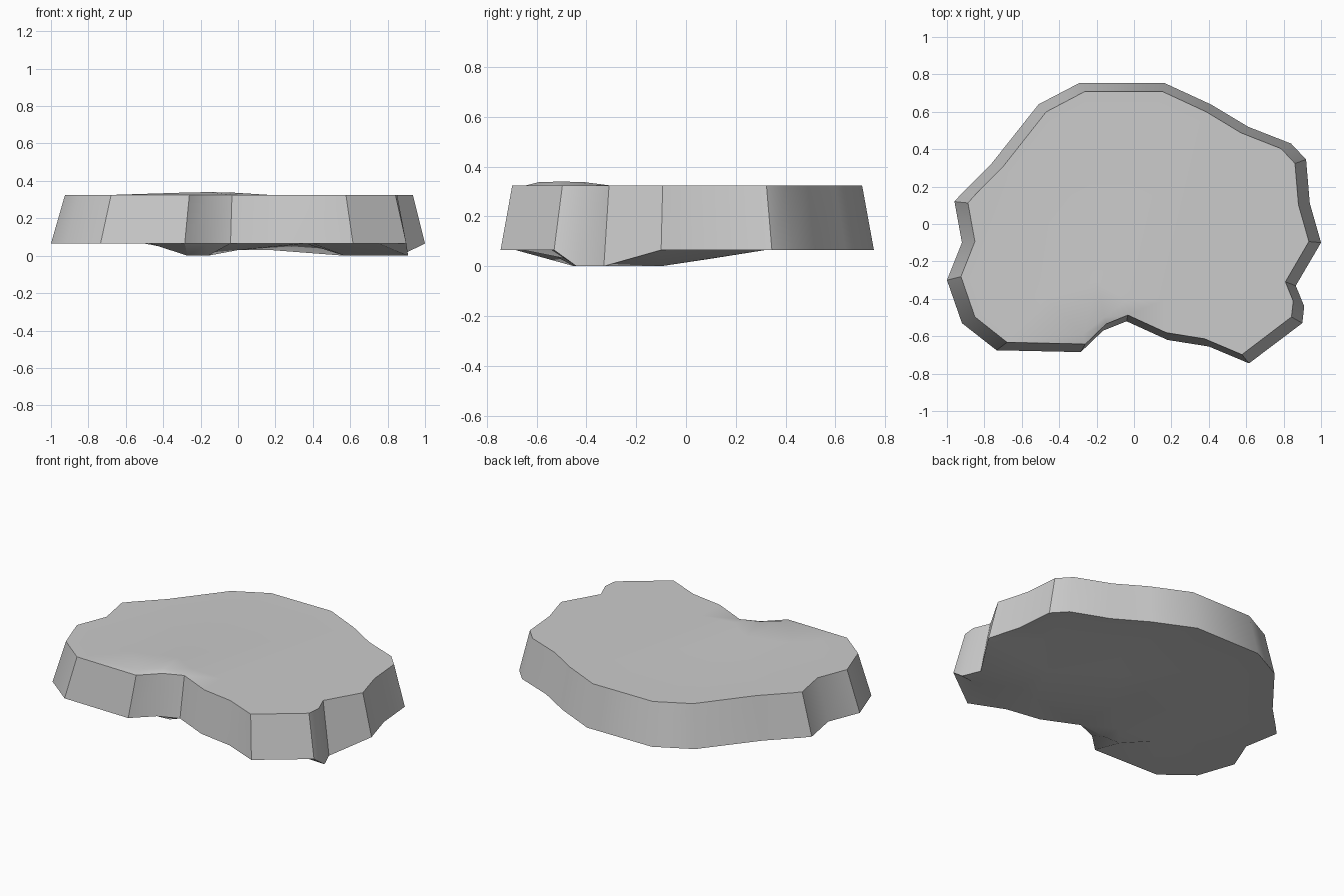
import bpy, bmesh
from mathutils import Vector
from mathutils.geometry import delaunay_2d_cdt

if "Cube" in bpy.data.objects:
    bpy.data.objects.remove(bpy.data.objects["Cube"])

RIM_Z, TOP_Z = 0.065, 0.325

# Irregular slab outline at the lower rim, counterclockwise from the front notch
outline = [(-.04, -.52), (.18, -.62), (.40, -.655), (.615, -.745), (.90, -.53),
           (.91, -.44), (.865, -.33), (1.0, -.10), (.94, .11), (.92, .345),
           (.84, .43), (.61, .52), (.41, .64), (.16, .755), (-.29, .755),
           (-.51, .64), (-.76, .325), (-.92, .165), (-.96, .12), (-.92, -.10),
           (-1.0, -.30), (-.92, -.53), (-.735, -.675), (-.285, -.685), (-.165, -.57)]
n = len(outline)
# The right-hand side dips to the ground at two rim corners
lower = [(x, y, 0 if i in (5, 6) else RIM_Z) for i, (x, y) in enumerate(outline)]
upper = [(.93 * x + .005, .937 * y, TOP_Z) for x, y in outline]

# Interior points: lumps below, slight swelling behind the notch above
under_lumps = [(-.27, -.45, 0), (-.16, -.45, 0), (-.16, -.33, 0), (.57, -.33, 0),
               (.57, -.10, 0), (.0, -.2, .03), (.18, .1, .03), (-.47, -.4, RIM_Z),
               (.36, -.45, RIM_Z), (.37, .32, RIM_Z), (-.1, .32, RIM_Z),
               (-.5, .05, RIM_Z), (.75, -.54, RIM_Z), (.7, .15, RIM_Z)]
top_swell = [(-.27, -.59, .338), (-.16, -.5, .34), (-.04, -.41, .338),
             (-.2, -.31, TOP_Z), (-.47, -.4, TOP_Z), (.17, -.4, TOP_Z)]

bm = bmesh.new()


def cap(rim, inner, flip):
    """Triangulated surface filling a rim and passing through inner points."""
    pts = rim + inner
    co, _, faces, orig, _, _ = delaunay_2d_cdt(
        [Vector(p[:2]) for p in pts], [], [list(range(n))], 1, 1e-5)
    verts = [bm.verts.new(p) for p in pts]
    for f in faces:
        ids = [orig[i][0] for i in f]
        bm.faces.new([verts[i] for i in (reversed(ids) if flip else ids)])
    return verts[:n]


low = cap(lower, under_lumps, True)
top = cap(upper, top_swell, False)

# Sloping side wall
for i in range(n):
    j = (i + 1) % n
    bm.faces.new((low[i], low[j], top[j], top[i]))
bmesh.ops.recalc_face_normals(bm, faces=bm.faces)

mesh = bpy.data.meshes.new("rock_slab")
bm.to_mesh(mesh)
bm.free()
slab = bpy.data.objects.new("rock_slab", mesh)
bpy.context.collection.objects.link(slab)
bpy.context.view_layer.objects.active = slab
slab.select_set(True)
bpy.ops.object.shade_smooth_by_angle(angle=0.55)
